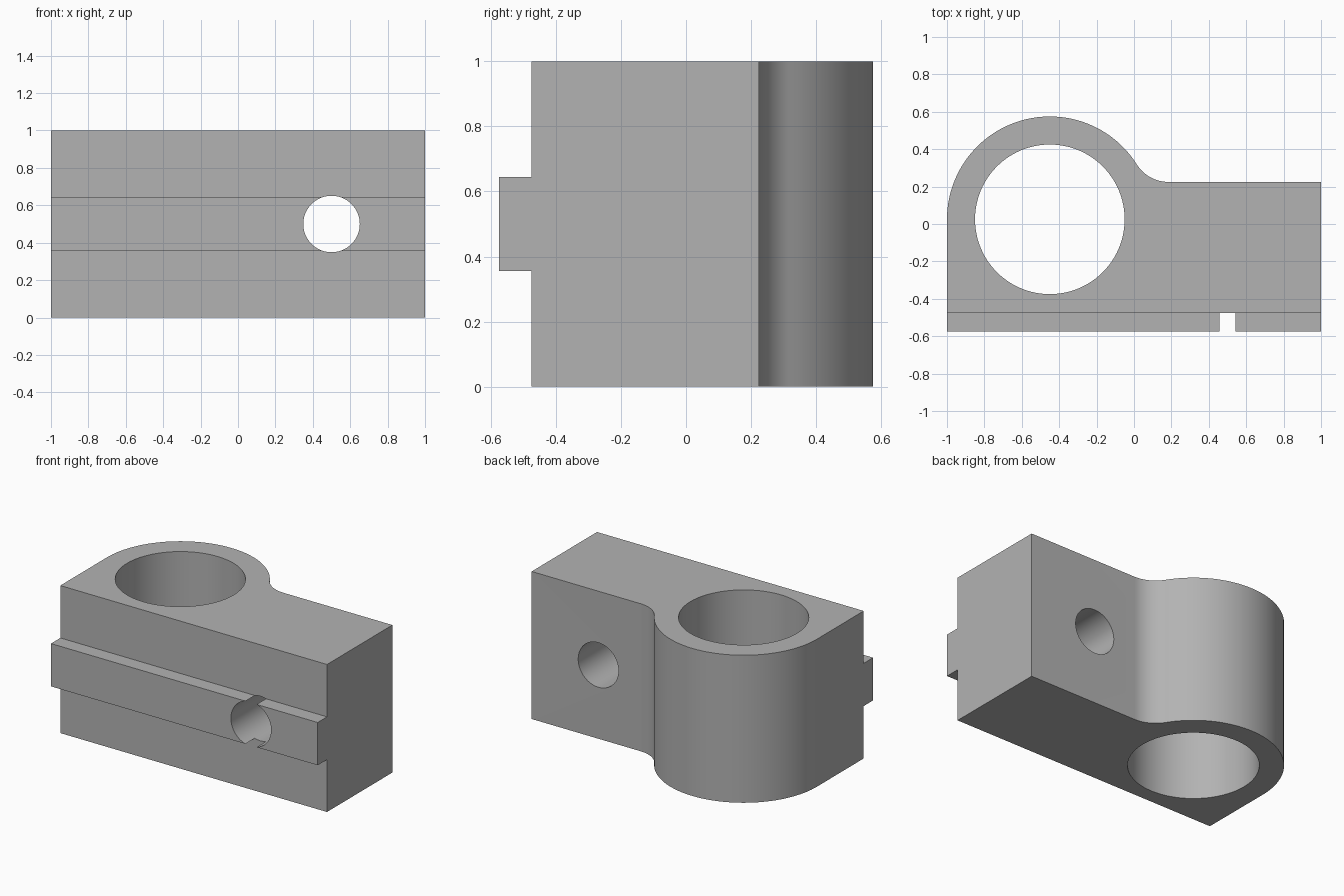
import bpy, bmesh
from math import pi, cos, sin, atan2, sqrt
from mathutils import Matrix

old = bpy.data.objects.get("Cube")
if old:
    bpy.data.objects.remove(old, do_unlink=True)

grey = bpy.data.materials.new("plain grey")
grey.use_nodes = True
grey.diffuse_color = (0.45, 0.45, 0.45, 1)
grey.node_tree.nodes["Principled BSDF"].inputs["Base Color"].default_value = grey.diffuse_color

FRONT, BACK, HEIGHT = -0.475, 0.225, 1.0
CX, CY, RING, BORE = -0.45, 0.025, 0.55, 0.4
FILLET = 0.2


def add_object(name, bm):
    bmesh.ops.recalc_face_normals(bm, faces=bm.faces)
    mesh = bpy.data.meshes.new(name)
    bm.to_mesh(mesh)
    bm.free()
    mesh.materials.append(grey)
    obj = bpy.data.objects.new(name, mesh)
    bpy.context.collection.objects.link(obj)
    return obj


def extrude_profile(name, points, height):
    bm = bmesh.new()
    face = bm.faces.new([bm.verts.new((x, y, 0)) for x, y in points])
    top = bmesh.ops.extrude_face_region(bm, geom=[face])["geom"]
    bmesh.ops.translate(bm, vec=(0, 0, height),
                        verts=[v for v in top if isinstance(v, bmesh.types.BMVert)])
    return add_object(name, bm)


def cylinder(name, radius, depth, matrix):
    bm = bmesh.new()
    bmesh.ops.create_cone(bm, cap_ends=True, segments=96, radius1=radius,
                          radius2=radius, depth=depth, matrix=matrix)
    return add_object(name, bm)


def arc(cx, cy, r, a, b, n):
    return [(cx + r * cos(a + (b - a) * i / n), cy + r * sin(a + (b - a) * i / n))
            for i in range(n + 1)]


def combine(obj, other, operation):
    mod = obj.modifiers.new(operation.lower(), "BOOLEAN")
    mod.operation, mod.solver, mod.object = operation, "EXACT", other
    bpy.context.view_layer.objects.active = obj
    bpy.ops.object.modifier_apply(modifier=mod.name)
    bpy.data.objects.remove(other, do_unlink=True)


# Body outline: block, filleted into the round clamp ring
fy = BACK + FILLET
fx = CX + sqrt((RING + FILLET) ** 2 - (fy - CY) ** 2)
join = atan2(fy - CY, fx - CX)
outline = [(-1, FRONT), (1, FRONT), (1, BACK)]
outline += arc(fx, fy, FILLET, -pi / 2, join - pi, 16)
outline += arc(CX, CY, RING, join, pi, 48)[1:]
body = extrude_profile("clamp_body", outline, HEIGHT)

# Guide rib along the front, overlapping the block slightly
bm = bmesh.new()
bmesh.ops.create_cube(bm, size=1, matrix=Matrix.Translation((0, -0.5, 0.5))
                      @ Matrix.Diagonal((2, 0.15, 0.29, 1)))
combine(body, add_object("guide_rib", bm), "UNION")

# Vertical bore and front-to-back bolt hole
combine(body, cylinder("bore_cutter", BORE, 2, Matrix.Translation((CX, CY, 0.5))), "DIFFERENCE")
combine(body, cylinder("bolt_cutter", 0.151, 2, Matrix.Translation((0.5, 0, 0.5))
                       @ Matrix.Rotation(pi / 2, 4, "X")), "DIFFERENCE")

# Smooth curved walls, keeping hard edges
bpy.ops.object.select_all(action="DESELECT")
body.select_set(True)
bpy.context.view_layer.objects.active = body
bpy.ops.object.shade_smooth_by_angle(angle=pi / 6)
